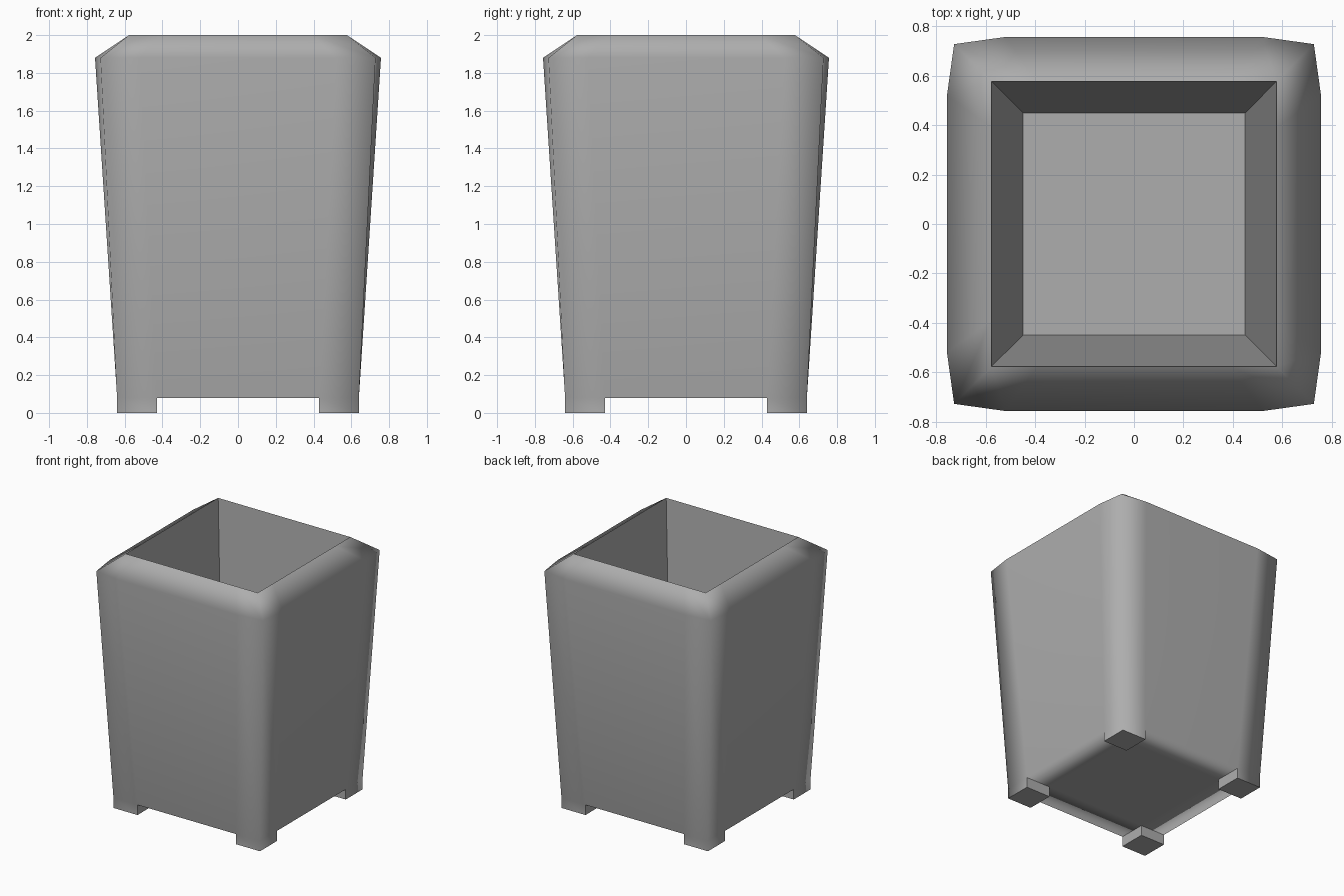
import bpy
import bmesh

cube = bpy.data.objects.get("Cube")
if cube:
    bpy.data.objects.remove(cube, do_unlink=True)

FOOT_TOP = 0.08
BASE, FOOT_IN = 0.64, 0.43

mat = bpy.data.materials.new("grey")
mat.use_nodes = True
colour = (0.42, 0.42, 0.42, 1)
mat.diffuse_color = colour
mat.node_tree.nodes["Principled BSDF"].inputs["Base Color"].default_value = colour

bm = bmesh.new()

# Underside: three by three panels, the corner panels become feet
bmesh.ops.create_grid(bm, x_segments=3, y_segments=3, size=BASE)
for v in bm.verts:
    for i in (0, 1):
        if abs(v.co[i]) < BASE * 0.9:
            v.co[i] = FOOT_IN if v.co[i] > 0 else -FOOT_IN
    v.co.z = FOOT_TOP


def extrude_ring(edges, half, corner, mid, z):
    """Extrude a twelve-point ring to a new height, half width and corner."""
    new = bmesh.ops.extrude_edge_only(bm, edges=edges)["geom"]
    verts = [g for g in new if isinstance(g, bmesh.types.BMVert)]
    for v in verts:
        at_corner = abs(abs(v.co.x) - abs(v.co.y)) < 0.01
        for i in (0, 1):
            side = 1 if v.co[i] > 0 else -1
            outer = abs(v.co[i]) >= abs(v.co[1 - i])
            v.co[i] = side * (corner if at_corner else half if outer else mid)
        v.co.z = z
    ring = set(verts)
    return [g for g in new if isinstance(g, bmesh.types.BMEdge)
            and g.verts[0] in ring and g.verts[1] in ring]


# Tapered wall, rounded rim, inner wall and inner floor
edges = [e for e in bm.edges if e.is_boundary]
edges = extrude_ring(edges, 0.757, 0.728, 0.52, 1.88)
rim = extrude_ring(edges, 0.577, 0.577, 0.39, 2.0)
floor = extrude_ring(rim, 0.45, 0.45, 0.30, 0.12)
bmesh.ops.contextual_create(bm, geom=floor)
sharp = rim + floor
for e in bm.edges:
    a, b = (v.co for v in e.verts)
    if abs(a.z - b.z) > 1.85 and abs(abs(a.x) - abs(a.y)) < 0.01:
        sharp.append(e)

# Feet
corners = [f for f in bm.faces if f.calc_center_median().z < FOOT_TOP + 0.01
           and min(abs(c) for c in f.calc_center_median().xy) > FOOT_IN]
new = bmesh.ops.extrude_face_region(bm, geom=corners)["geom"]
for v in new:
    if isinstance(v, bmesh.types.BMVert):
        v.co.z = 0
bmesh.ops.delete(bm, geom=[f for f in corners if f.is_valid], context="FACES_ONLY")
bmesh.ops.recalc_face_normals(bm, faces=bm.faces)

# Smooth outside with crisp opening and feet
for f in bm.faces:
    f.smooth = True
for e in sharp:
    e.smooth = False
for e in bm.edges:
    on_foot = any(v.co.z < FOOT_TOP / 2 for f in e.link_faces for v in f.verts)
    outer_corner = all(min(abs(v.co.x), abs(v.co.y)) > BASE - 0.01 for v in e.verts)
    if on_foot and not outer_corner and e.calc_face_angle(0) > 1:
        e.smooth = False

mesh = bpy.data.meshes.new("planter")
bm.to_mesh(mesh)
bm.free()
mesh.materials.append(mat)
planter = bpy.data.objects.new("planter", mesh)
bpy.context.collection.objects.link(planter)

weighted = planter.modifiers.new("area_weighted_shading", "WEIGHTED_NORMAL")
weighted.keep_sharp = True
